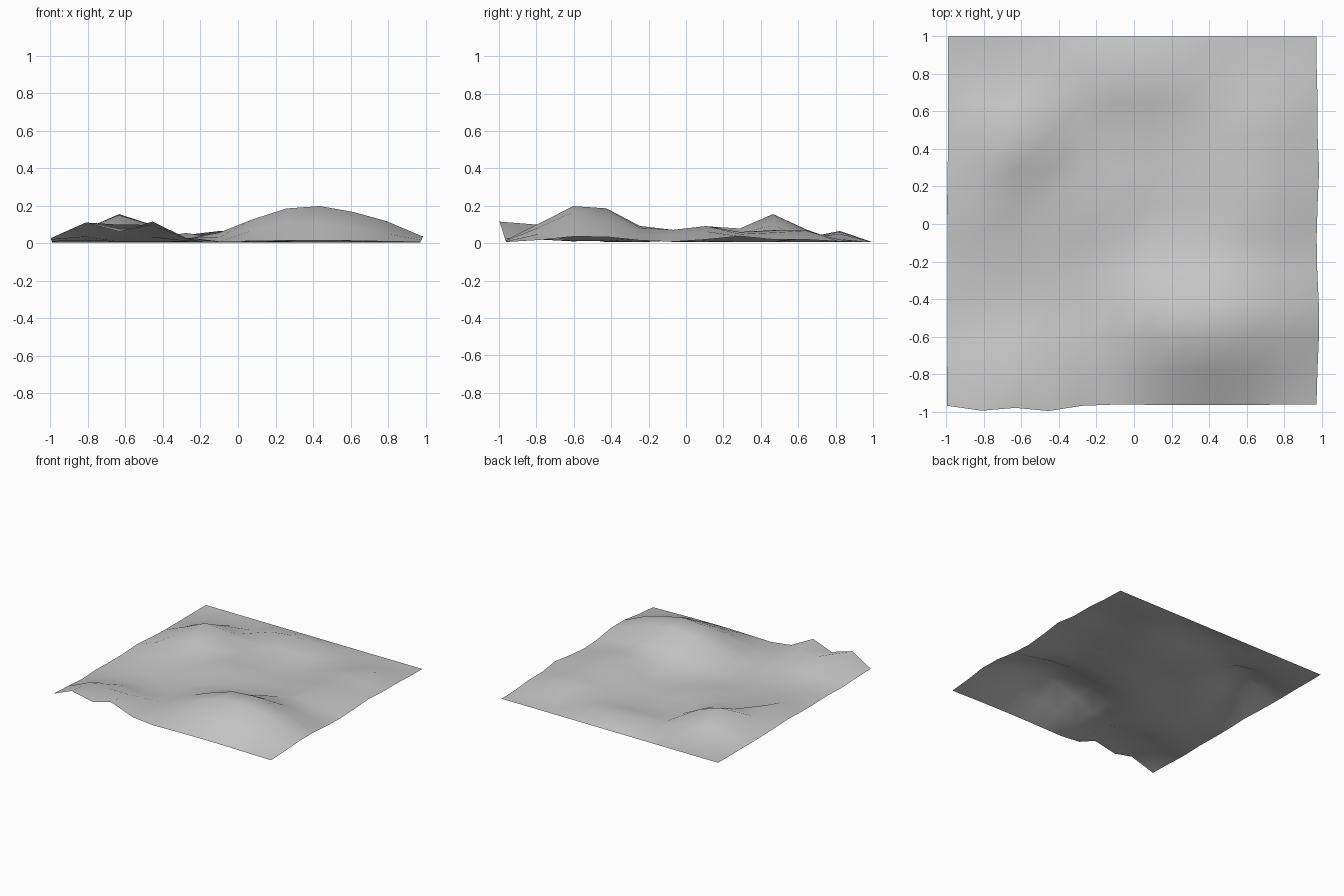
import bpy
import bmesh
from math import cos, pi

cube = bpy.data.objects.get("Cube")
if cube:
    bpy.data.objects.remove(cube, do_unlink=True)

CELLS = 11
HALF = 0.98

# Hills: grid column, grid row, height, column radius, row radius
HILLS = [
    (7.75, 2.4, 0.205, 4.2, 2.8),  # main hill
    (10, 2.5, 0.035, 1.5, 1.5),    # its right shoulder
    (1, 0, 0.10, 1.45, 2.5),       # raised front edge
    (3, 0, 0.105, 1.45, 2.4),
    (2, 1.3, 0.07, 1.8, 1.8),
    (1, 4, 0.02, 1.5, 1.8),
    (0, 3, 0.01, 1.5, 1.5),
    (1, 6, 0.085, 1.4, 1.7),       # left ridge
    (2, 8, 0.145, 2.0, 1.9),       # sharp peak
    (3, 8, 0.02, 1.5, 1.5),
    (4, 6, 0.05, 1.8, 1.8),
    (5, 10, 0.06, 2.5, 1.8),       # back rises
    (7, 10, 0.04, 1.8, 1.8),
    (9, 4.9, 0.04, 2.2, 1.5),      # right plateau
    (9, 6, 0.08, 2.4, 1.6),
    (9, 8, 0.06, 2.2, 2.0),
    (10, 9, 0.045, 1.6, 1.6),
    (11, 7, 0.03, 1.7, 1.6),
]


def falloff(distance, radius):
    if abs(distance) >= radius:
        return 0.0
    return cos(pi / 2 * distance / radius) ** 2


def height(col, row):
    return sum(h * falloff(col - c, rc) * falloff(row - r, rr)
               for c, r, h, rc, rr in HILLS)


# Terrain sheet
bm = bmesh.new()
bmesh.ops.create_grid(bm, x_segments=CELLS, y_segments=CELLS, size=HALF)
for v in bm.verts:
    col = round((v.co.x + HALF) / (2 * HALF) * CELLS)
    row = round((v.co.y + HALF) / (2 * HALF) * CELLS)
    z = 0.005 if row == CELLS else 0.005 + height(col, row)
    v.co.x -= 0.01
    v.co.y += 0.02
    # Raised border points lean outward
    if row == 0:
        v.co.y -= 0.32 * z
    if col == CELLS:
        v.co.x += 0.45 * z
    elif col == 0:
        v.co.x -= 0.3 * z
    v.co.z = z
bmesh.ops.recalc_face_normals(bm, faces=bm.faces)
if sum(f.normal.z for f in bm.faces) < 0:
    bmesh.ops.reverse_faces(bm, faces=bm.faces)
for f in bm.faces:
    f.smooth = True

mesh = bpy.data.meshes.new("terrain")
bm.to_mesh(mesh)
bm.free()
terrain = bpy.data.objects.new("terrain", mesh)
bpy.context.scene.collection.objects.link(terrain)

# Plain grey ground
grey = bpy.data.materials.new("ground grey")
grey.use_nodes = True
colour = (0.57, 0.57, 0.57, 1)
grey.diffuse_color = colour
grey.node_tree.nodes["Principled BSDF"].inputs["Base Color"].default_value = colour
mesh.materials.append(grey)
